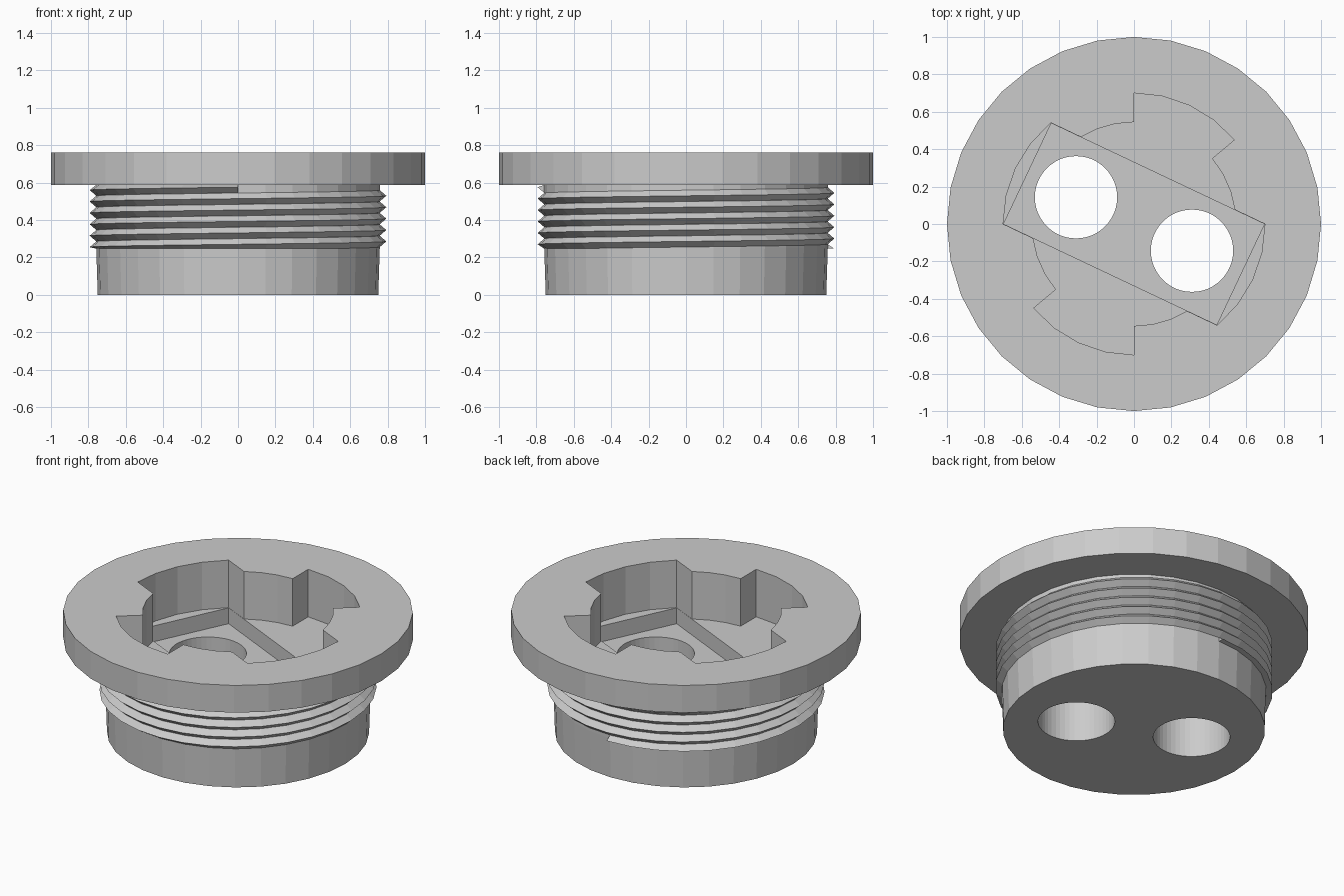
import bpy
import bmesh
from math import cos, sin, radians, pi

cube = bpy.data.objects.get("Cube")
if cube:
    bpy.data.objects.remove(cube, do_unlink=True)

grey = bpy.data.materials.new("plain grey")
grey.use_nodes = True
colour = (0.6, 0.6, 0.6, 1)
grey.diffuse_color = colour
grey.node_tree.nodes["Principled BSDF"].inputs["Base Color"].default_value = colour

SIDES = 32
STEP = 360 / SIDES


def polar(r, deg):
    return (r * cos(radians(deg)), r * sin(radians(deg)))


def arc(r, start, end):
    n = max(1, round((end - start) / STEP))
    return [polar(r, start + (end - start) * i / n) for i in range(n + 1)]


def circle(r, n=SIDES, centre=(0, 0)):
    pts = [polar(r, 360 * i / n) for i in range(n)]
    return [(x + centre[0], y + centre[1]) for x, y in pts]


def make(name, bm):
    bmesh.ops.recalc_face_normals(bm, faces=bm.faces)
    mesh = bpy.data.meshes.new(name)
    bm.to_mesh(mesh)
    bm.free()
    mesh.materials.append(grey)
    obj = bpy.data.objects.new(name, mesh)
    bpy.context.collection.objects.link(obj)
    return obj


def loft(name, sections):
    """Solid through stacked outlines, each given as (outline, z)."""
    bm = bmesh.new()
    rings = [[bm.verts.new((x, y, z)) for x, y in pts] for pts, z in sections]
    for a, b in zip(rings, rings[1:]):
        for i in range(len(a)):
            j = (i + 1) % len(a)
            bm.faces.new((a[i], a[j], b[j], b[i]))
    bm.faces.new(rings[0])
    bm.faces.new(rings[-1])
    return make(name, bm)


def cut(target, cutter):
    cutter.hide_render = True
    mod = target.modifiers.new("cut", 'BOOLEAN')
    mod.operation = 'DIFFERENCE'
    mod.solver = 'EXACT'
    mod.object = cutter
    bpy.context.view_layer.objects.active = target
    bpy.ops.object.modifier_apply(modifier=mod.name)
    bpy.data.objects.remove(cutter, do_unlink=True)


# Plug: slightly tapered body below a wide flange
TOP, FLANGE, RECESS, SLOT = 0.76, 0.588, 0.46, 0.36
plug = loft("plug_body", [(circle(0.75), 0), (circle(0.758), 0.25),
                          (circle(0.758), FLANGE), (circle(1), FLANGE),
                          (circle(1), TOP)])

# Key recess: central round with two wide notches and two slot ends
AXIS, HALF = -25.3, 25.3
INNER, OUTER = 0.545, 0.7
meet = 33.3  # angle from the slot axis where its sides meet the inner round
half = (arc(OUTER, AXIS - HALF, AXIS + HALF) + arc(INNER, AXIS + meet, 40)
        + arc(OUTER, 40, 90) + arc(INNER, 90, AXIS - meet + 180))
recess = half + [(-x, -y) for x, y in half]
cut(plug, loft("recess_cutter", [(recess, RECESS), (recess, 1)]))

# Deeper straight slot across the recess floor
slot = [polar(OUTER - 0.003, a) for a in
        (AXIS - HALF, AXIS + HALF, AXIS - HALF + 180, AXIS + HALF + 180)]
cut(plug, loft("slot_cutter", [(slot, SLOT), (slot, RECESS + 0.05)]))

# Two through holes in the slot
for side in (1, -1):
    hole = circle(0.22, 48, (0.31 * side, -0.143 * side))
    cut(plug, loft("hole_cutter", [(hole, -0.1), (hole, SLOT + 0.05)]))

# Screw thread: triangular ridge wound up the body, trimmed flat at both ends
PITCH, TURNS, START = 0.061, 5.5, 0.24
bm = bmesh.new()
rings = []
for i in range(int(TURNS * SIDES) + 1):
    z = START + PITCH * i / SIDES
    ring = []
    for r, dz in ((0.74, -0.03), (0.758, -0.03), (0.793, 0), (0.758, 0.03), (0.74, 0.03)):
        x, y = polar(r, 90 + i * STEP)
        ring.append(bm.verts.new((x, y, min(max(z + dz, 0.247), FLANGE))))
    rings.append(ring)
for a, b in zip(rings, rings[1:]):
    for k in range(len(a)):
        m = (k + 1) % len(a)
        bm.faces.new((a[k], a[m], b[m], b[k]))
bm.faces.new(rings[0])
bm.faces.new(rings[-1])
make("screw_thread", bm)
